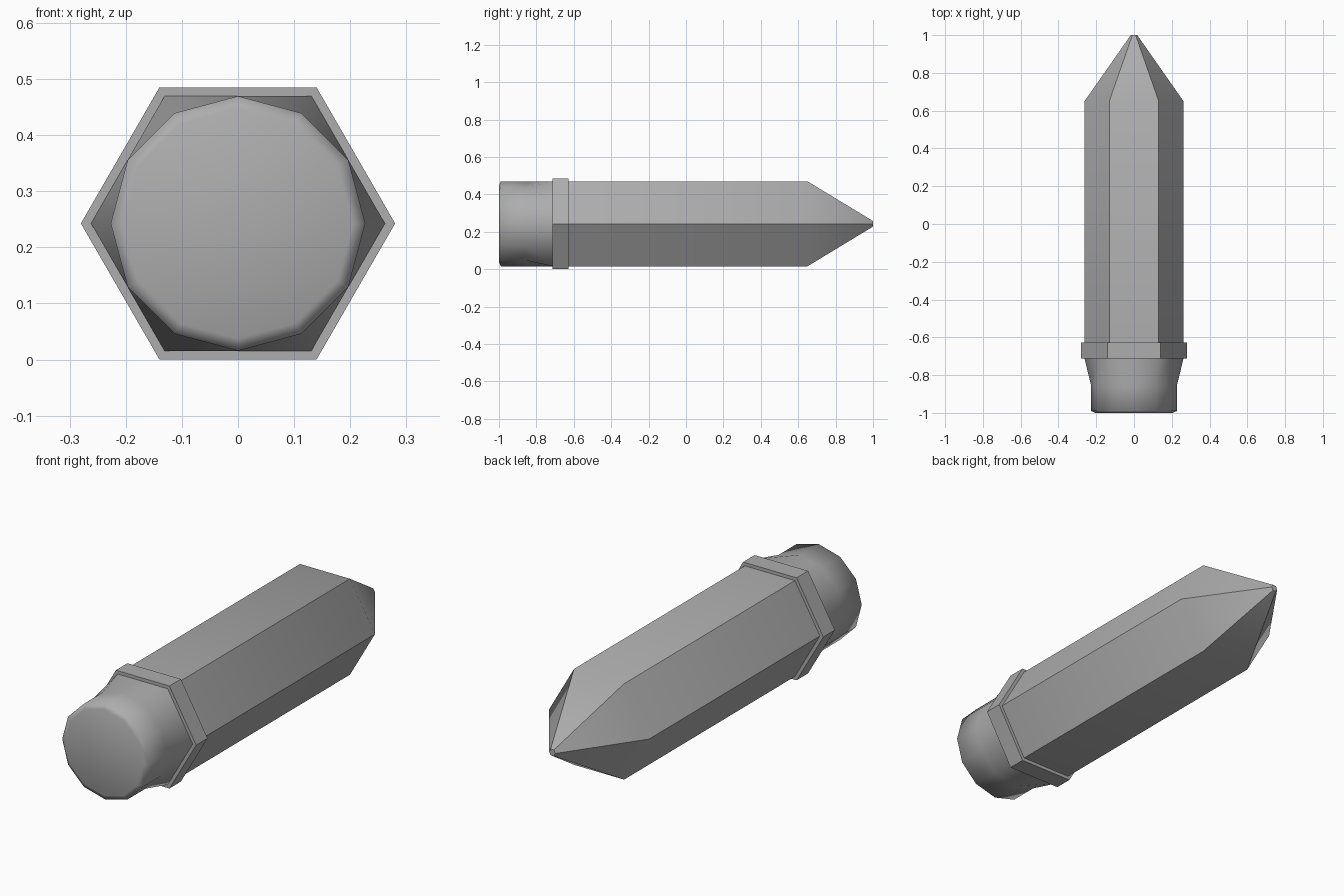
import bpy, bmesh
from math import cos, sin, tau, radians

cube = bpy.data.objects.get("Cube")
if cube:
    bpy.data.objects.remove(cube, do_unlink=True)

MID_Z = 0.2425
HEX_FLAT = cos(radians(30))

grey = bpy.data.materials.new("plain grey")
grey.use_nodes = True
colour = (0.42, 0.42, 0.42, 1)
grey.diffuse_color = colour
grey.node_tree.nodes["Principled BSDF"].inputs["Base Color"].default_value = colour


def loft(name, sides, sections, smooth_angle):
    """Capped loft along y; each section is (y, even point radius, odd point radius)."""
    bm = bmesh.new()
    rings = []
    for y, even, odd in sections:
        ring = []
        for i in range(sides):
            r = odd if i % 2 else even
            a = tau * i / sides
            ring.append(bm.verts.new((r * cos(a), y, MID_Z + r * sin(a))))
        rings.append(ring)
    for a, b in zip(rings, rings[1:]):
        for i in range(sides):
            j = (i + 1) % sides
            bm.faces.new((a[i], a[j], b[j], b[i]))
    bm.faces.new(rings[0])
    bm.faces.new(rings[-1])
    bmesh.ops.recalc_face_normals(bm, faces=bm.faces)
    mesh = bpy.data.meshes.new(name)
    bm.to_mesh(mesh)
    bm.free()
    mesh.materials.append(grey)
    obj = bpy.data.objects.new(name, mesh)
    bpy.context.collection.objects.link(obj)
    bpy.ops.object.select_all(action='DESELECT')
    obj.select_set(True)
    bpy.context.view_layer.objects.active = obj
    bpy.ops.object.shade_smooth_by_angle(angle=radians(smooth_angle))
    return obj


# Hexagonal shaft tapering to a tiny blunt tip
body = 0.262
loft("pencil_body", 6, [(-0.67, body, body), (0.65, body, body), (1, 0.017, 0.017)], 40)

# Raised hexagonal collar
collar = 0.28
loft("collar", 6, [(-0.713, collar, collar), (-0.627, collar, collar)], 30)

# Eraser: hexagon blending into a twelve-sided end with a softened rim
flat = body * HEX_FLAT
loft("eraser", 12, [(-0.67, body, flat), (-0.713, body, flat), (-0.855, flat, flat),
                    (-0.99, flat, flat), (-1, 0.205, 0.205)], 75)
